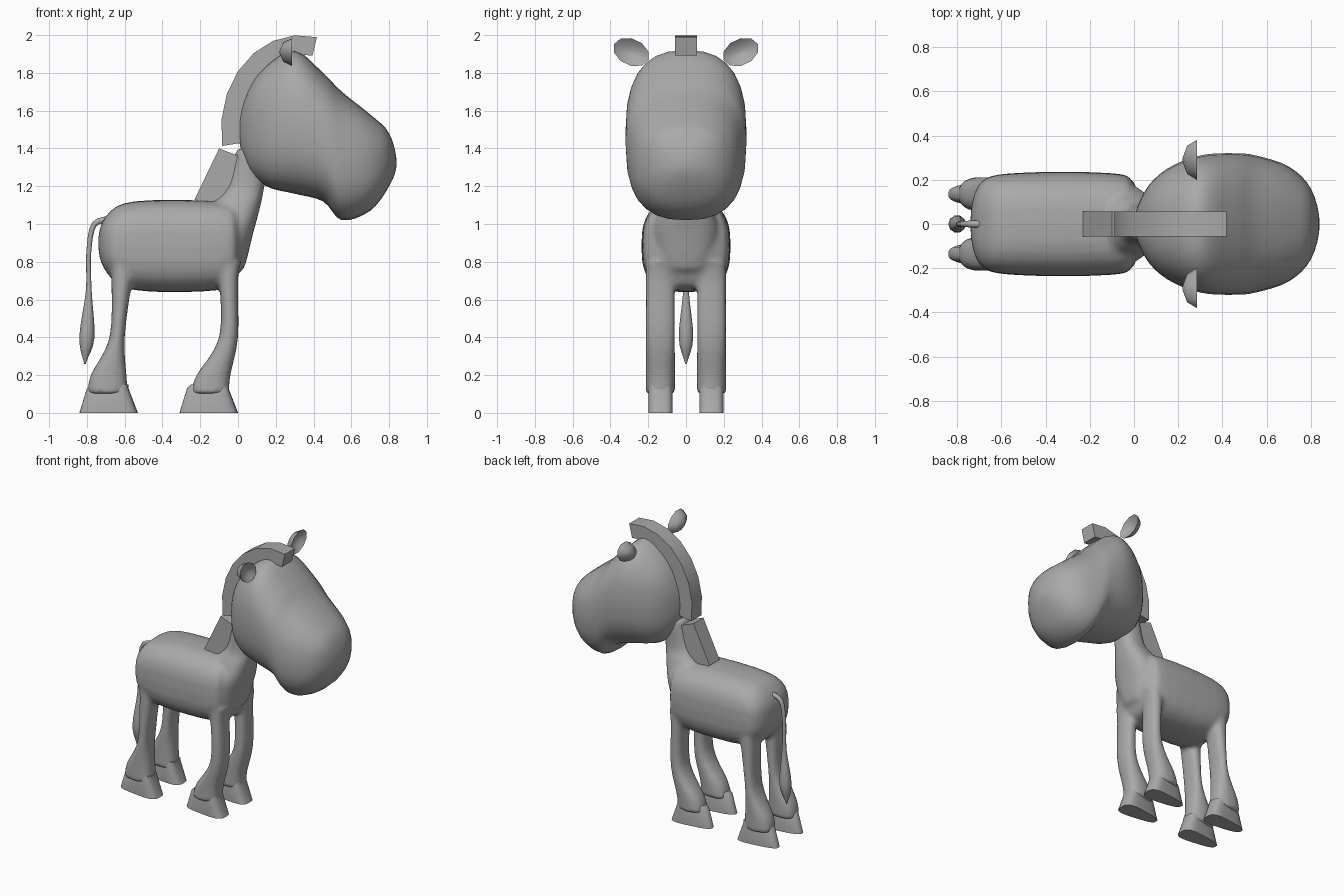
import bpy, bmesh, math
from mathutils import Matrix, Vector

old = bpy.data.objects.get("Cube")
if old:
    bpy.data.objects.remove(old, do_unlink=True)

grey = bpy.data.materials.new("plain_grey")
grey.use_nodes = True
colour = (0.4, 0.4, 0.4, 1)
grey.diffuse_color = colour
grey.node_tree.nodes["Principled BSDF"].inputs["Base Color"].default_value = colour


def spline(keys, steps):
    """Smooth curve through key tuples, rounded off at both ends."""
    keys = [Vector(key) for key in keys]
    before, after = 2 * keys[0] - keys[1], 2 * keys[-1] - keys[-2]
    before[0], after[0] = keys[1][0], keys[-2][0]
    padded = [before, *keys, after]
    result = []
    for a, b, c, d in zip(padded, padded[1:], padded[2:], padded[3:]):
        for step in range(steps):
            t = step / steps
            bend = (2 * a - 5 * b + 4 * c - d) * t + (3 * b - a - 3 * c + d) * t * t
            result.append(b + (c - a + bend) * t / 2)
    return result + [keys[-1]]


def turns(count):
    return [math.tau * i / count for i in range(count)]


def skin(bm, rings):
    """Bridge rings of points and cap both ends."""
    rows = [[bm.verts.new(point) for point in ring] for ring in rings]
    for lower, upper in zip(rows, rows[1:]):
        for i in range(len(lower)):
            bm.faces.new((lower[i - 1], lower[i], upper[i], upper[i - 1]))
    bm.faces.new(rows[0])
    bm.faces.new(rows[-1])


def loft(bm, axis, keys, steps=4, centre_y=0, power=2.5, taper=0):
    """Keys are (position, low, high, half width), stacked along x or z."""
    rings = []
    for position, low, high, half in spline(keys, steps):
        ring = []
        for angle in turns(28):
            u, v = (math.copysign(abs(f) ** (2 / power), f)
                    for f in (math.cos(angle), math.sin(angle)))
            across = (low + high + u * (high - low)) / 2
            y = centre_y + v * half * (1 - taper * (1 - u) / 2)
            ring.append((position, y, across) if axis == "x" else (across, y, position))
        rings.append(ring)
    skin(bm, rings)


def finish(bm, name, angle=40):
    """Turn the mesh into a smooth-shaded object."""
    bmesh.ops.remove_doubles(bm, verts=bm.verts, dist=0.0005)
    bmesh.ops.recalc_face_normals(bm, faces=bm.faces)
    mesh = bpy.data.meshes.new(name)
    bm.to_mesh(mesh)
    bm.free()
    mesh.materials.append(grey)
    part = bpy.data.objects.new(name, mesh)
    bpy.context.collection.objects.link(part)
    bpy.ops.object.select_all(action="DESELECT")
    part.select_set(True)
    bpy.context.view_layer.objects.active = part
    bpy.ops.object.shade_smooth_by_angle(angle=math.radians(angle))
    return part


SIDES = {"near": -1, "far": 1}
LEG_Y = 0.135
LEG_HALF = 0.077

# Torso, neck and legs, fused into one skin
bm = bmesh.new()
loft(bm, "x", [(-0.74, 0.9, 0.9, 0), (-0.7, 0.75, 1.04, 0.18), (-0.55, 0.65, 1.12, 0.23),
               (-0.1, 0.65, 1.12, 0.23), (0, 0.73, 1.07, 0.18), (0.05, 0.9, 0.9, 0)], power=2.8)
loft(bm, "z", [(0.75, -0.2, 0.02, 0.12), (0.95, -0.2, 0.08, 0.18), (1.1, -0.14, 0.12, 0.13),
               (1.2, -0.06, 0.14, 0.09), (1.4, 0, 0.18, 0.09)])
front_leg = [(0.1, -0.26, -0.05), (0.2, -0.22, -0.04), (0.4, -0.1, 0), (0.7, -0.1, 0),
             (0.8, -0.13, 0.02)]
rear_leg = [(0.1, -0.8, -0.58), (0.2, -0.78, -0.59), (0.4, -0.68, -0.6), (0.7, -0.67, -0.56),
            (0.8, -0.68, -0.53)]
for side in SIDES.values():
    for leg in (front_leg, rear_leg):
        loft(bm, "z", [(*key, LEG_HALF) for key in leg], centre_y=side * LEG_Y)
body = finish(bm, "body_with_legs")
fuse = body.modifiers.new("fuse", "REMESH")
fuse.mode = "VOXEL"
fuse.voxel_size = 0.014
fuse.use_smooth_shade = True
soften = body.modifiers.new("soften", "SMOOTH")
soften.factor = 0.5
soften.iterations = 6

# Hooves, narrower towards the back
for word, side in SIDES.items():
    for place, toe in {"front": 0, "rear": -0.53}.items():
        bm = bmesh.new()
        loft(bm, "z", [(0, toe - 0.31, toe, LEG_HALF), (0.13, toe - 0.27, toe - 0.05, LEG_HALF),
                       (0.15, toe - 0.25, toe - 0.05, 0.07)],
             steps=1, centre_y=side * LEG_Y, power=3.2, taper=0.5)
        finish(bm, f"{word}_{place}_hoof")

# Head with heavy muzzle
bm = bmesh.new()
loft(bm, "x", [(0, 1.5, 1.5, 0), (0.05, 1.3, 1.7, 0.15), (0.15, 1.2, 1.84, 0.25),
               (0.3, 1.16, 1.92, 0.31), (0.45, 1.12, 1.8, 0.32), (0.55, 1.02, 1.7, 0.31),
               (0.7, 1.07, 1.58, 0.26), (0.8, 1.2, 1.48, 0.16), (0.84, 1.32, 1.32, 0)])
finish(bm, "head", angle=80)


def mane_strip(name, pairs):
    """Flat-sided strip through pairs of outer and inner (x, z) points."""
    bm = bmesh.new()
    skin(bm, [[(x, side * 0.057, z) for (x, z), order in ((outer, (-1, 1)), (inner, (1, -1)))
               for side in order] for outer, inner in pairs])
    finish(bm, name)


# Mane: an arch over the head and a short straight piece on the neck
arch = []
for i in range(8):
    angle = math.radians(190 - 16 * i)
    arch.append([(0.33 + width * math.cos(angle), 1.5 + height * math.sin(angle))
                 for width, height in ((0.42, 0.5), (0.31, 0.4))])
mane_strip("head_mane", arch)
mane_strip("neck_mane", [((-0.23, 1.13), (-0.08, 1.06)), ((-0.1, 1.4), (0.03, 1.35))])

# Leaf-shaped ears: hollow front, sharp rim and bulging back
tilt = Matrix.Rotation(math.radians(25), 2)
for word, side in SIDES.items():
    bm = bmesh.new()
    rings = []
    for scale, x in ((0.1, 0.25), (0.6, 0.26), (1, 0.285), (0.7, 0.24), (0.1, 0.22)):
        ring = []
        for angle in turns(10):
            y, z = tilt @ Vector((0.1 * math.cos(angle), 0.07 * math.sin(angle))) * scale
            ring.append((x, side * (0.29 + y), 1.91 + z))
        rings.append(ring)
    skin(bm, rings)
    finish(bm, f"{word}_ear", angle=60)

# Tail with a tassel: keys are (x, z, radius)
path = spline([(-0.66, 1.03, 0.02), (-0.76, 1, 0.015), (-0.79, 0.85, 0.013),
               (-0.79, 0.65, 0.015), (-0.8, 0.4, 0.04), (-0.81, 0.26, 0.004)], 4)
bm = bmesh.new()
rings = []
for i, (x, z, radius) in enumerate(path):
    run = path[min(i + 1, len(path) - 1)] - path[max(i - 1, 0)]
    normal = Vector((-run.y, 0, run.x)).normalized()
    rings.append([Vector((x, 0, z)) + radius * (normal * math.cos(angle)
                  + Vector((0, math.sin(angle), 0))) for angle in turns(10)])
skin(bm, rings)
finish(bm, "tail", angle=70)
